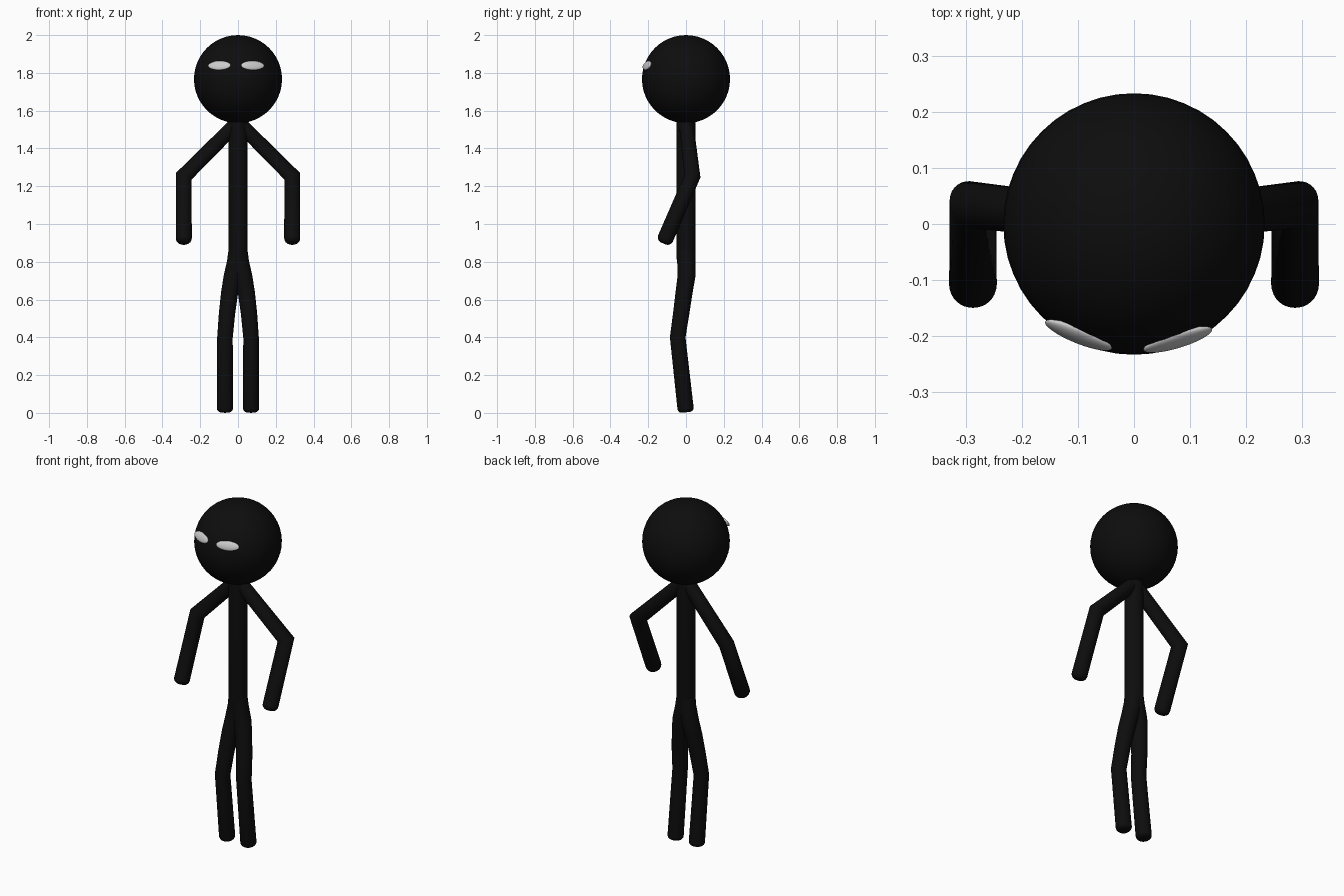
import bpy, bmesh, math
from mathutils import Vector

if "Cube" in bpy.data.objects:
    bpy.data.objects.remove(bpy.data.objects["Cube"])

black = bpy.data.materials.new("black")
black.diffuse_color = (0.004, 0.004, 0.004, 1)
black.use_nodes = True
black.node_tree.nodes["Principled BSDF"].inputs["Base Color"].default_value = black.diffuse_color


def finish(ob, angle=50, mat=None):
    bpy.ops.object.select_all(action='DESELECT')
    ob.select_set(True)
    bpy.context.view_layer.objects.active = ob
    bpy.ops.object.shade_smooth_by_angle(angle=math.radians(angle))
    if mat:
        ob.data.materials.append(mat)


def limb(name, path, tip=0.0, sides=32):
    """Sweep a circle along (x, y, z, radius) points with mitred joints; tip rounds the last end."""
    pts = [(Vector(p[:3]), p[3]) for p in path]
    if tip:
        end, r = pts.pop()
        d = (end - pts[-1][0]).normalized()
        for i in range(6):
            a = i / 5 * math.pi / 2
            pts.append((end - d * tip * (1 - math.sin(a)), r - tip * (1 - math.cos(a))))
    bm = bmesh.new()
    rings = []
    n = len(pts)
    for i, (p, r) in enumerate(pts):
        d_in = (p - pts[i - 1][0]).normalized() if i else (pts[1][0] - p).normalized()
        d_out = (pts[i + 1][0] - p).normalized() if i < n - 1 else d_in
        normal = (d_in + d_out).normalized()
        u = Vector((0, 1, 0)).cross(d_in).normalized()
        v = d_in.cross(u)
        ring = []
        for k in range(sides):
            a = 2 * math.pi * k / sides
            o = (u * math.cos(a) + v * math.sin(a)) * r
            o -= d_in * (o.dot(normal) / d_in.dot(normal))
            ring.append(bm.verts.new(p + o))
        rings.append(ring)
    for a, b in zip(rings, rings[1:]):
        for k in range(sides):
            j = (k + 1) % sides
            bm.faces.new((a[k], a[j], b[j], b[k]))
    bm.faces.new(rings[0][::-1])
    bm.faces.new(rings[-1])
    bmesh.ops.recalc_face_normals(bm, faces=bm.faces)
    me = bpy.data.meshes.new(name)
    bm.to_mesh(me)
    bm.free()
    ob = bpy.data.objects.new(name, me)
    bpy.context.collection.objects.link(ob)
    finish(ob, 60, black)


def ball(name, loc, scale, rot=(0, 0, 0), mat=None):
    bpy.ops.mesh.primitive_uv_sphere_add(segments=48, ring_count=24, radius=1, location=loc, rotation=rot)
    ob = bpy.context.object
    ob.name = name
    ob.scale = scale
    finish(ob, 180, mat)


# Head and flattened eyes lying on its surface
ball("head", (0, 0, 1.767), (0.233, 0.233, 0.233), mat=black)
tilt = math.radians(-25)
ball("left_eye", (-0.099, -0.198, 1.839), (0.064, 0.011, 0.026), (tilt, 0, math.radians(-22)))
ball("right_eye", (0.078, -0.206, 1.839), (0.064, 0.011, 0.026), (tilt, 0, math.radians(17)))

# Torso and neck
limb("torso", [(0, 0, 0.74, 0.04), (0, 0, 0.82, 0.05), (0, 0, 1.6, 0.05)])

# Arms and legs, one per side
for s, side in ((-1, "left"), (1, "right")):
    limb(side + "_arm", [(0, 0, 1.54, 0.038), (s * 0.287, 0.034, 1.253, 0.0415),
                         (s * 0.287, -0.12, 0.897, 0.0425)], tip=0.03)
    limb(side + "_leg", [(0, 0, 0.87, 0.049), (s * 0.01, 0.002, 0.8, 0.048),
                         (s * 0.029, 0.002, 0.72, 0.047), (s * 0.044, -0.01, 0.64, 0.045),
                         (s * 0.058, -0.025, 0.53, 0.043), (s * 0.069, -0.044, 0.4, 0.041),
                         (s * 0.069, 0.0, 0.003, 0.043)], tip=0.022)
